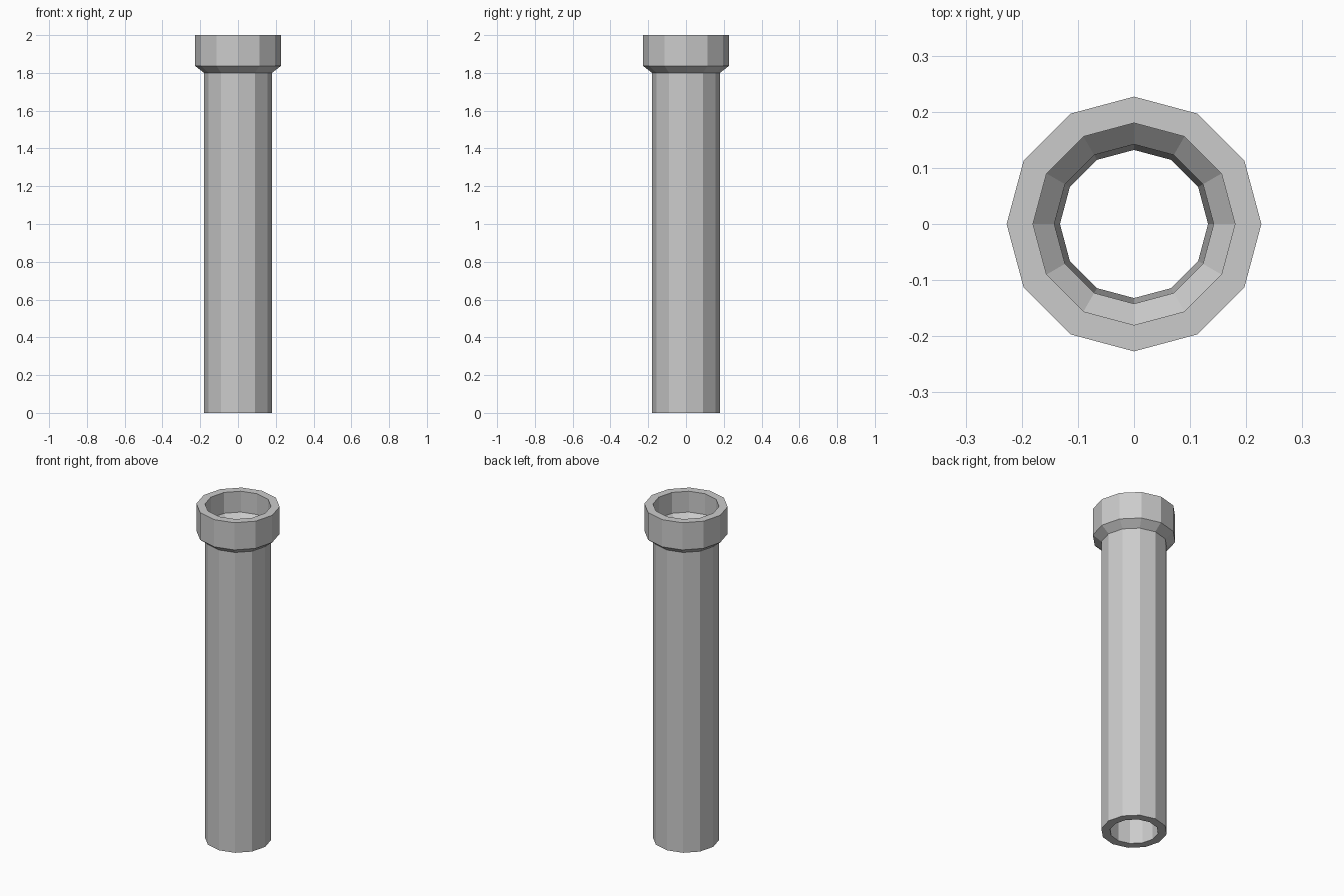
import bpy, bmesh, math

if "Cube" in bpy.data.objects:
    bpy.data.objects.remove(bpy.data.objects["Cube"])

SIDES = 12

# Closed wall section (radius, height): outside going up, then inside going down
PROFILE = [
    (0.18, 0.0), (0.18, 1.80),      # outer pipe wall
    (0.227, 1.837), (0.227, 2.0),   # flared collar
    (0.18, 2.0), (0.18, 1.875),     # socket wall
    (0.142, 1.837), (0.132, 0.0),   # sloped socket floor, tapering bore
]

# Revolve the section into a faceted pipe
bm = bmesh.new()
rings = []
for r, z in PROFILE:
    ring = []
    for i in range(SIDES):
        a = 2 * math.pi * i / SIDES
        ring.append(bm.verts.new((r * math.cos(a), r * math.sin(a), z)))
    rings.append(ring)

for k, lower in enumerate(rings):
    upper = rings[(k + 1) % len(rings)]
    for i in range(SIDES):
        j = (i + 1) % SIDES
        bm.faces.new((lower[i], lower[j], upper[j], upper[i]))

bmesh.ops.recalc_face_normals(bm, faces=bm.faces)
mesh = bpy.data.meshes.new("socket_pipe")
bm.to_mesh(mesh)
bm.free()
bpy.context.collection.objects.link(bpy.data.objects.new("socket_pipe", mesh))
